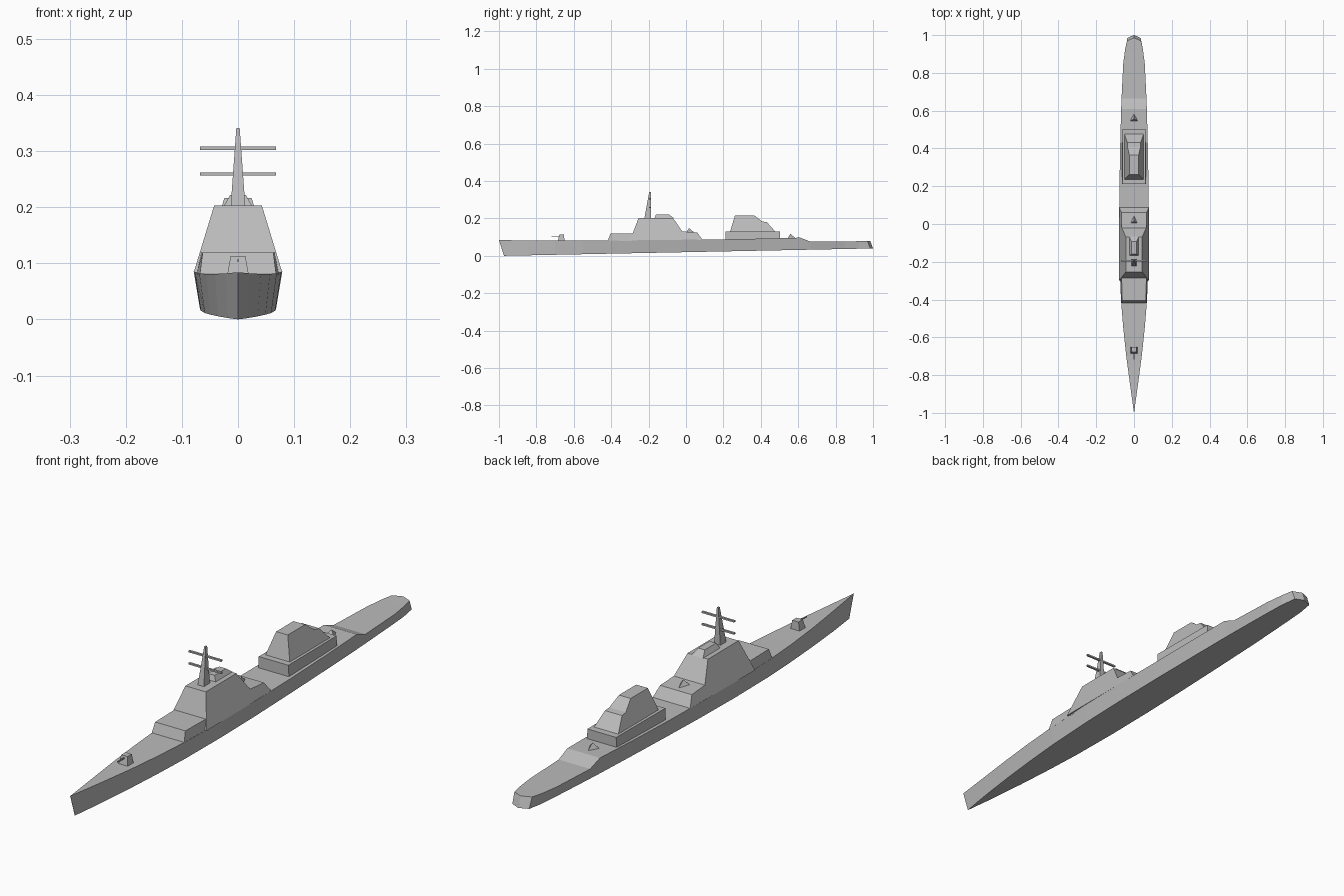
import bpy
import bmesh

cube = bpy.data.objects.get("Cube")
if cube:
    bpy.data.objects.remove(cube, do_unlink=True)

grey = bpy.data.materials.new("naval_grey")
grey.use_nodes = True
COLOUR = (0.5, 0.5, 0.5, 1)
grey.diffuse_color = COLOUR
grey.node_tree.nodes["Principled BSDF"].inputs["Base Color"].default_value = COLOUR


def finish(name, bm):
    """Turn a bmesh into a flat-shaded grey object."""
    bmesh.ops.remove_doubles(bm, verts=bm.verts, dist=0.0002)
    bmesh.ops.recalc_face_normals(bm, faces=bm.faces)
    mesh = bpy.data.meshes.new(name)
    bm.to_mesh(mesh)
    bm.free()
    mesh.materials.append(grey)
    obj = bpy.data.objects.new(name, mesh)
    bpy.context.collection.objects.link(obj)
    return obj


def loft(name, rings):
    """Skin a list of equal-length closed rings and cap both ends."""
    bm = bmesh.new()
    loops = [[bm.verts.new(p) for p in ring] for ring in rings]
    for a, b in zip(loops, loops[1:]):
        for i in range(len(a)):
            j = (i + 1) % len(a)
            bm.faces.new((a[i], a[j], b[j], b[i]))
    bm.faces.new(loops[0])
    bm.faces.new(loops[-1])
    return finish(name, bm)


def block(name, bottom, top):
    """Tapered block; each level is (front y, back y, z, front half width, back half width)."""
    def ring(y0, y1, z, w0, w1):
        return [(-w0, y0, z), (w0, y0, z), (w1, y1, z), (-w1, y1, z)]
    return loft(name, [ring(*bottom), ring(*top)])


def slab(name, profile, half_width):
    """Side profile of (y, z) points whose half width depends on height."""
    return loft(name, [[(s * half_width(z), y, z) for y, z in profile] for s in (-1, 1)])


def pyramid(name, y, z, radius, height):
    """Three-sided mount pointing aft."""
    bm = bmesh.new()
    base = [bm.verts.new(p) for p in
            ((-radius, y - 0.016, z), (radius, y - 0.016, z), (0, y + 0.026, z))]
    tip = bm.verts.new((0, y - 0.002, z + height))
    bm.faces.new(base)
    for i in range(3):
        bm.faces.new((base[i], base[(i + 1) % 3], tip))
    return finish(name, bm)


# Hull: stations of (deck y, deck half width, deck z), flat keel rising aft
stations = [(-1.0, 0.0003, 0.084), (-0.85, 0.021, 0.082), (-0.7, 0.041, 0.081),
            (-0.55, 0.057, 0.081), (-0.4, 0.069, 0.082), (-0.2, 0.077, 0.084),
            (0.0, 0.079, 0.086), (0.2, 0.077, 0.088), (0.42, 0.073, 0.092),
            (0.61, 0.068, 0.097), (0.665, 0.066, 0.076), (0.85, 0.057, 0.077),
            (0.925, 0.047, 0.078), (0.97, 0.037, 0.079), (0.985, 0.001, 0.079)]
rings = []
for y, w, z in stations:
    keel_y = y
    if y < -0.99:
        keel_y = -0.973
    elif y > 0.95:
        keel_y = y + 0.015
    keel_z = 0.02 * (keel_y + 0.973)
    keel_w = w * (0.86 if y < 0.9 else 0.95)
    rings.append([(-w, y, z), (w, y, z), (keel_w, keel_y, keel_z), (-keel_w, keel_y, keel_z)])
loft("hull", rings)

# Forward superstructure flush with the hull sides
block("forward_step", (-0.418, -0.26, 0.08, 0.068, 0.0745), (-0.404, -0.26, 0.119, 0.063, 0.066))
slab("bridge_house",
     [(-0.299, 0.084), (-0.253, 0.203), (-0.07, 0.203), (-0.02, 0.13),
      (0.06, 0.125), (0.088, 0.085)],
     lambda z: 0.0785 - (z - 0.085) * 0.305)
block("roof_sensor_house", (-0.168, -0.066, 0.202, 0.025, 0.025),
      (-0.16, -0.092, 0.222, 0.014, 0.014))

# Mast with two yardarms
block("mast", (-0.222, -0.186, 0.202, 0.013, 0.013), (-0.197, -0.188, 0.341, 0.003, 0.003))
for label, z in (("lower", 0.259), ("upper", 0.305)):
    block(label + "_yardarm", (-0.198, -0.19, z - 0.003, 0.068, 0.068),
          (-0.198, -0.19, z + 0.003, 0.068, 0.068))

# Aft deckhouse and hangar
block("aft_deckhouse", (0.212, 0.502, 0.086, 0.064, 0.062), (0.212, 0.502, 0.131, 0.062, 0.06))
slab("hangar",
     [(0.236, 0.13), (0.262, 0.216), (0.365, 0.216), (0.408, 0.183),
      (0.432, 0.18), (0.477, 0.13)],
     lambda z: 0.051 - (z - 0.13) * 0.31)

# Gun turret and barrel
block("gun_turret", (-0.685, -0.65, 0.08, 0.019, 0.019), (-0.677, -0.652, 0.113, 0.013, 0.013))
block("gun_barrel", (-0.718, -0.67, 0.103, 0.002, 0.002), (-0.718, -0.67, 0.107, 0.002, 0.002))

# Small pyramid mounts
pyramid("forward_mount", 0.018, 0.125, 0.021, 0.023)
pyramid("aft_mount", 0.56, 0.094, 0.021, 0.023)
